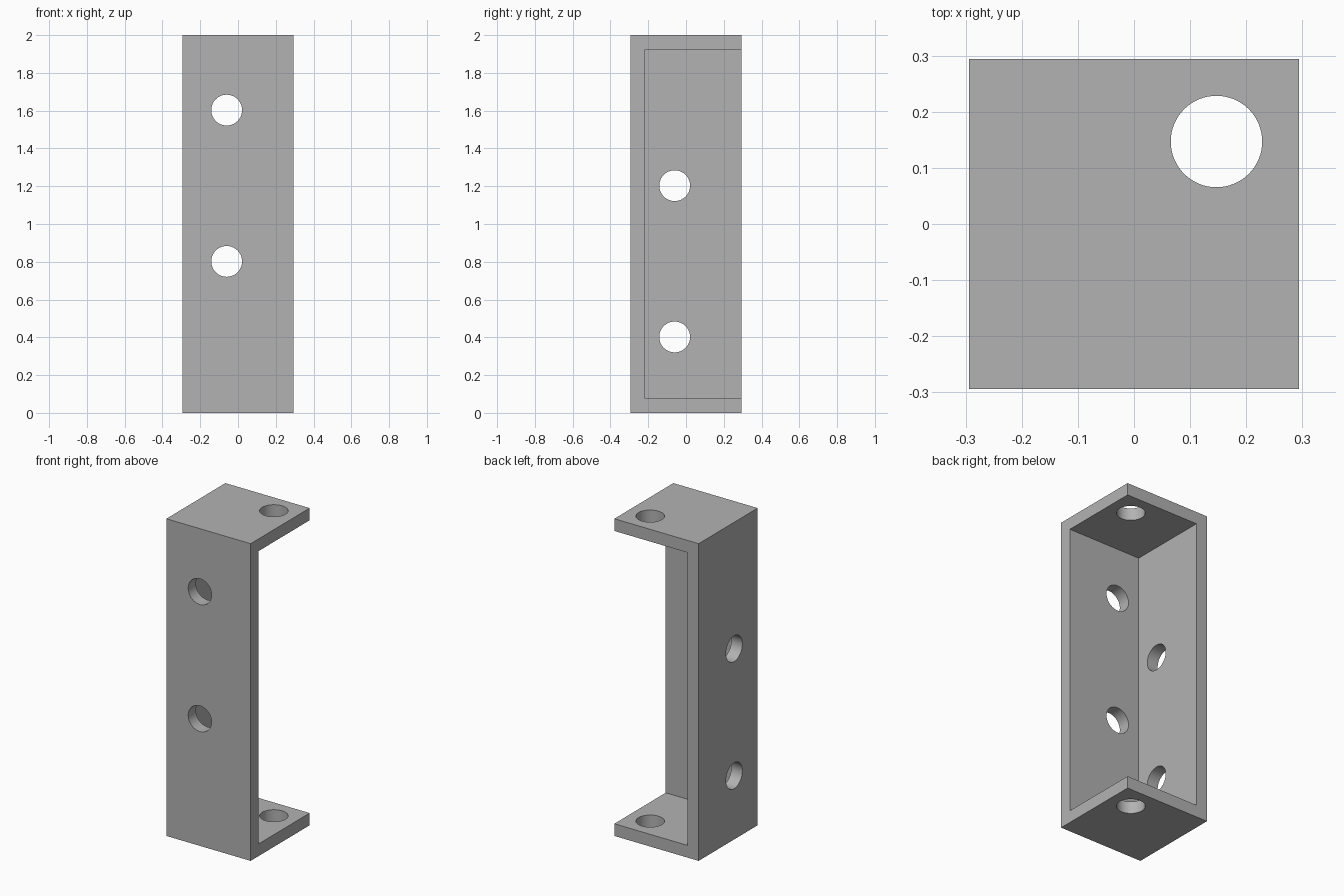
import bpy
from math import pi

if "Cube" in bpy.data.objects:
    bpy.data.objects.remove(bpy.data.objects["Cube"], do_unlink=True)

HALF = 0.294      # half the square footprint
HEIGHT = 2.0
WALL = 0.077      # wall and flange thickness
RADIUS = 0.0815   # hole radius
OFFSET = -0.06    # sideways position of the wall holes


def box(name, low, high):
    """Box between two opposite corners."""
    bpy.ops.mesh.primitive_cube_add(size=1, location=[(a + b) / 2 for a, b in zip(low, high)])
    obj = bpy.context.object
    obj.name = name
    obj.scale = [b - a for a, b in zip(low, high)]
    bpy.ops.object.transform_apply(location=True, rotation=True, scale=True)
    return obj


def drill(name, location, rotation=(0, 0, 0), depth=1.0):
    """Round cutter for a through hole."""
    bpy.ops.mesh.primitive_cylinder_add(vertices=64, radius=RADIUS, depth=depth,
                                        location=location, rotation=rotation)
    obj = bpy.context.object
    obj.name = name
    return obj


# Solid block that becomes the bracket
bracket = box("bracket", (-HALF, -HALF, 0), (HALF, HALF, HEIGHT))

# Pocket open to the back and the left, leaving two walls and two flanges
cutters = [box("pocket_cutter", (-HALF + WALL, -HALF + WALL, WALL),
               (1, 1, HEIGHT - WALL))]

# Holes in the front wall, the side wall and both flanges
for z in (0.802, 1.603):
    cutters.append(drill("front_hole_cutter", (OFFSET, 0, z), (pi / 2, 0, 0)))
for z in (0.402, 1.203):
    cutters.append(drill("side_hole_cutter", (0, OFFSET, z), (0, pi / 2, 0)))
cutters.append(drill("flange_hole_cutter", (HALF / 2, HALF / 2, HEIGHT / 2), depth=3))

# Cut, then discard the cutters
bpy.ops.object.select_all(action="DESELECT")
bracket.select_set(True)
bpy.context.view_layer.objects.active = bracket
for cutter in cutters:
    cutter.hide_render = True
    mod = bracket.modifiers.new("cut", "BOOLEAN")
    mod.operation = "DIFFERENCE"
    mod.solver = "EXACT"
    mod.object = cutter
    bpy.ops.object.modifier_apply(modifier=mod.name)
for cutter in cutters:
    bpy.data.objects.remove(cutter, do_unlink=True)

# Plain grey finish
grey = bpy.data.materials.new("grey")
grey.use_nodes = True
colour = (0.448, 0.448, 0.448, 1)
grey.diffuse_color = colour
grey.node_tree.nodes["Principled BSDF"].inputs["Base Color"].default_value = colour
bracket.data.materials.clear()
bracket.data.materials.append(grey)
bpy.ops.object.shade_smooth_by_angle(angle=pi / 6)
